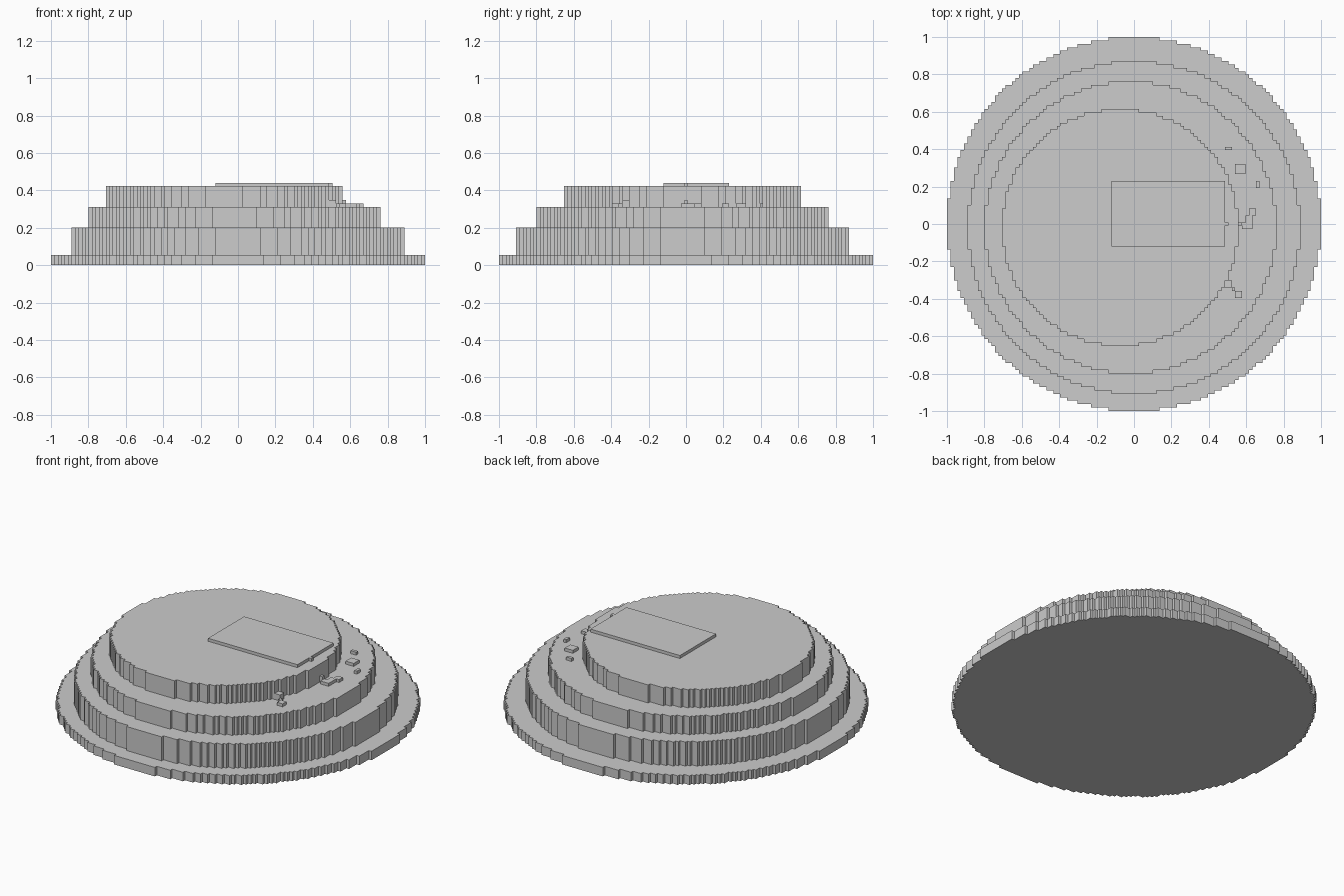
import bpy
import bmesh
import math

if "Cube" in bpy.data.objects:
    bpy.data.objects.remove(bpy.data.objects["Cube"])

GRID = 109            # cells across the base
CELL = 2 / GRID

stone = bpy.data.materials.new("stone grey")
stone.use_nodes = True
GREY = (0.604, 0.604, 0.604, 1)
stone.diffuse_color = GREY
stone.node_tree.nodes["Principled BSDF"].inputs["Base Color"].default_value = GREY


def extrude_outline(name, outline, z0, z1):
    """Extrude a closed outline, given in grid cells, from z0 to z1."""
    bm = bmesh.new()
    verts = [bm.verts.new(((x - GRID / 2) * CELL, (y - GRID / 2) * CELL, z0 * CELL))
             for x, y in outline]
    base = bm.faces.new(verts)
    grown = bmesh.ops.extrude_face_region(bm, geom=[base], use_keep_orig=True)
    top = [g for g in grown["geom"] if isinstance(g, bmesh.types.BMVert)]
    bmesh.ops.translate(bm, verts=top, vec=(0, 0, (z1 - z0) * CELL))
    bmesh.ops.recalc_face_normals(bm, faces=bm.faces)
    mesh = bpy.data.meshes.new(name)
    bm.to_mesh(mesh)
    bm.free()
    mesh.materials.append(stone)
    obj = bpy.data.objects.new(name, mesh)
    bpy.context.collection.objects.link(obj)
    return obj


def stepped_disc(name, cx, cy, radius, z0, z1):
    """Disc whose rim follows the cell grid."""
    right = []
    last = None
    for row in range(-radius, radius + 1):
        half = math.floor(math.sqrt((radius + 0.5) ** 2 - row * row)) + 0.5
        if half != last:
            if last is not None:
                right.append((last, row - 0.5))
            right.append((half, row - 0.5))
            last = half
    right.append((last, radius + 0.5))
    left = [(-x, y) for x, y in reversed(right)]
    extrude_outline(name, [(cx + 0.5 + x, cy + 0.5 + y) for x, y in right + left], z0, z1)


def block(name, x0, x1, y0, y1, z0, z1):
    extrude_outline(name, [(x0, y0), (x1, y0), (x1, y1), (x0, y1)], z0, z1)


# Terraces, from the ground up
stepped_disc("base_terrace", 54, 54, 54, 0, 3)
stepped_disc("lower_terrace", 54, 53, 48, 3, 11)
stepped_disc("middle_terrace", 53, 53, 42, 11, 17)
stepped_disc("upper_terrace", 50, 53, 34, 17, 23)

# Floor slab on the summit, with a doorstep
block("summit_slab", 48, 81, 48, 67, 23, 24)
block("slab_doorstep", 81, 82, 54, 55, 23, 24)

# Loose stones on the middle terrace: x0, x1, y0, y1, height
stones = [
    (81, 83, 76, 77, 1),
    (84, 87, 69, 72, 1),
    (90, 91, 65, 67, 1),
    (88, 90, 57, 59, 1),
    (87, 89, 55, 57, 1),
    (86, 89, 53, 55, 1),
    (85, 86, 54, 55, 2),
    (81, 83, 36, 38, 2),
    (83, 84, 35, 36, 1),
    (84, 86, 33, 35, 1),
]
for i, (x0, x1, y0, y1, height) in enumerate(stones):
    block(f"loose_stone_{i + 1}", x0, x1, y0, y1, 17, 17 + height)
